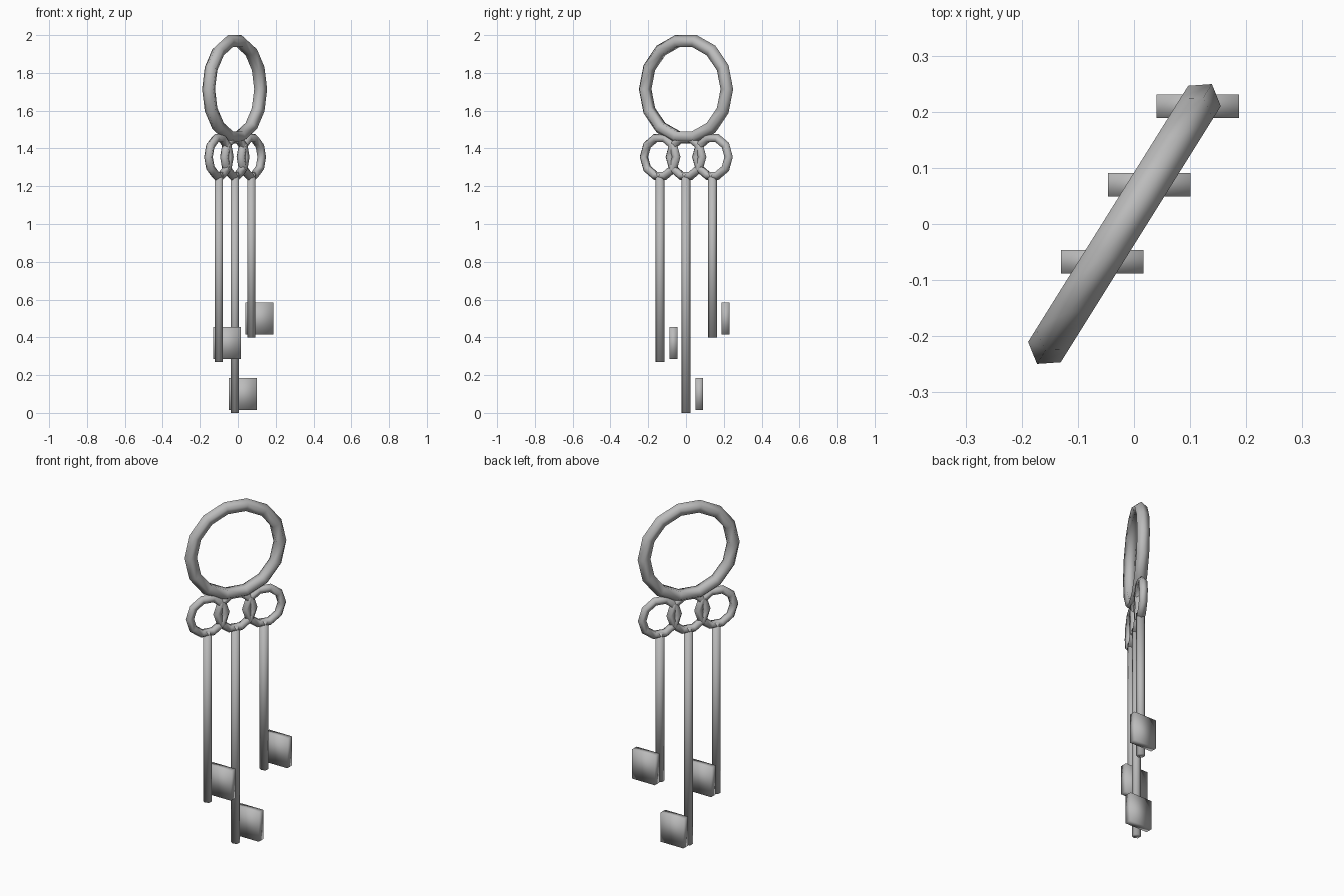
import bpy, bmesh, math
from mathutils import Matrix

if "Cube" in bpy.data.objects:
    bpy.data.objects.remove(bpy.data.objects["Cube"])

ANGLE = math.radians(58)   # heading of the plane the rings hang in

metal = bpy.data.materials.new("grey metal")
metal.diffuse_color = (0.5, 0.5, 0.5, 1)
metal.use_nodes = True
metal.node_tree.nodes["Principled BSDF"].inputs["Base Color"].default_value = metal.diffuse_color


def finish(name, bm):
    bmesh.ops.recalc_face_normals(bm, faces=bm.faces)
    mesh = bpy.data.meshes.new(name)
    for f in bm.faces:
        f.smooth = True
    bm.to_mesh(mesh)
    bm.free()
    mesh.materials.append(metal)
    obj = bpy.data.objects.new(name, mesh)
    bpy.context.collection.objects.link(obj)
    return obj


def ring(name, center, major, minor, segs, sides=5):
    """Upright faceted ring, with a ridge of the tube facing outward."""
    bm = bmesh.new()
    loops = []
    for i in range(segs):
        a = 2 * math.pi * i / segs
        loop = []
        for j in range(sides):
            b = 2 * math.pi * j / sides
            r = major + minor * math.cos(b)
            loop.append(bm.verts.new((r * math.cos(a), minor * math.sin(b), r * math.sin(a))))
        loops.append(loop)
    for i in range(segs):
        p, q = loops[i], loops[(i + 1) % segs]
        for j in range(sides):
            k = (j + 1) % sides
            bm.faces.new((p[j], p[k], q[k], q[j]))
    bm.transform(Matrix.Translation(center) @ Matrix.Rotation(ANGLE, 4, 'Z'))
    return finish(name, bm)


def rod(name, x, y, bottom, top, radius=0.024):
    bm = bmesh.new()
    place = Matrix.Translation((x, y, (bottom + top) / 2)) @ Matrix.Rotation(ANGLE, 4, 'Z')
    bmesh.ops.create_cone(bm, cap_ends=True, segments=6, radius1=radius, radius2=radius,
                          depth=top - bottom, matrix=place)
    return finish(name, bm)


def box(name, center, size):
    bm = bmesh.new()
    bmesh.ops.create_cube(bm, size=1, matrix=Matrix.Translation(center) @ Matrix.Diagonal((*size, 1)))
    return finish(name, bm)


# Large carrying ring
ring("key_ring", (-0.017, 0, 1.714), 0.258, 0.036, 14)

# Three keys: small ring handle, shaft and flat bit
keys = [("left", -0.100, -0.137, 0.27),
        ("middle", -0.016, 0.0, 0.0),
        ("right", 0.071, 0.140, 0.40)]
for side, x, y, bottom in keys:
    ring(side + "_key_handle", (x, y, 1.355), 0.103, 0.024, 10)
    rod(side + "_key_shaft", x, y, bottom, 1.27)
    box(side + "_key_bit", (x + 0.043, y + 0.070, bottom + 0.10), (0.147, 0.042, 0.171))
